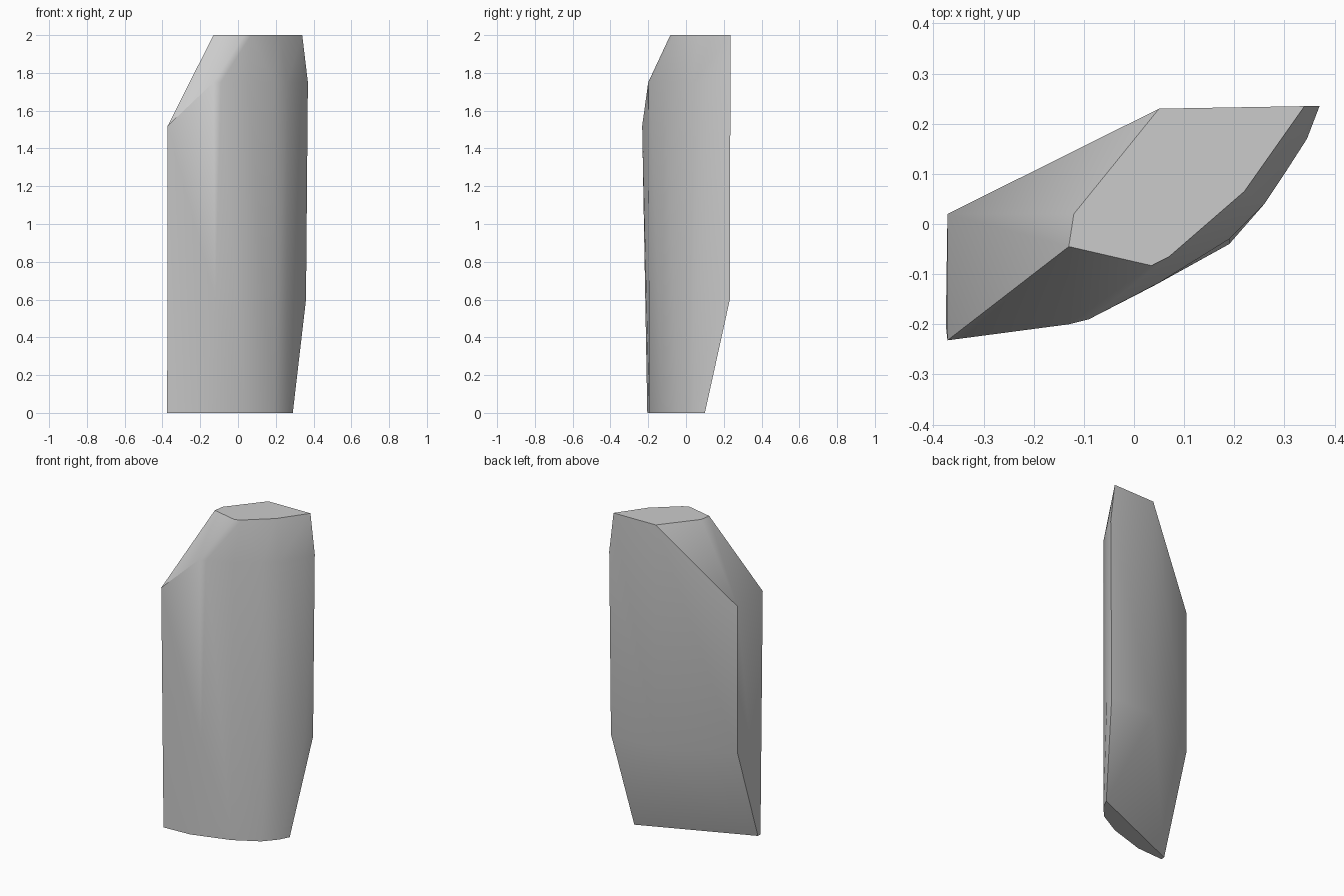
import bpy
import bmesh
import math

cube = bpy.data.objects.get("Cube")
if cube:
    bpy.data.objects.remove(cube, do_unlink=True)

# Stone colour
stone = bpy.data.materials.new("stone_grey")
stone.use_nodes = True
grey = (0.6, 0.6, 0.6, 1)
stone.diffuse_color = grey
stone.node_tree.nodes["Principled BSDF"].inputs["Base Color"].default_value = grey

# Curved front outline shared by the waist and the shoulder
front_curve = [(0.05, -0.117), (0.19, -0.03), (0.26, 0.04), (0.3, 0.1), (0.345, 0.17)]

# Outlines of the slab by height
outlines = {
    0: [(-0.375, -0.205), (-0.195, -0.195), (0.04, -0.123), (0.19, -0.04),
        (0.26, 0.04), (0.29, 0.1), (-0.375, -0.18)],
    0.6: [(-0.372, -0.215), (-0.12, -0.195), *front_curve,
          (0.36, 0.232), (0.05, 0.23), (-0.372, 0.02)],
    1.52: [(-0.372, -0.232), (-0.372, 0.02)],
    1.75: [(-0.13, -0.2), (-0.09, -0.19), *front_curve, (0.37, 0.235)],
    2: [(-0.13, -0.045), (0.035, -0.083), (0.07, -0.065), (0.22, 0.065),
        (0.34, 0.235), (0.05, 0.23), (-0.12, 0.02)],
}

# Wrap the outlines into one faceted slab
bm = bmesh.new()
for z, outline in outlines.items():
    for x, y in outline:
        bm.verts.new((x, y, z))
hull = bmesh.ops.convex_hull(bm, input=bm.verts[:])
spare = {v for v in hull["geom_interior"] + hull["geom_unused"]
         if isinstance(v, bmesh.types.BMVert)}
bmesh.ops.delete(bm, geom=list(spare), context="VERTS")
bmesh.ops.dissolve_limit(bm, angle_limit=math.radians(0.5),
                         verts=bm.verts[:], edges=bm.edges[:])
bmesh.ops.recalc_face_normals(bm, faces=bm.faces[:])

mesh = bpy.data.meshes.new("stone_slab")
bm.to_mesh(mesh)
bm.free()
mesh.materials.append(stone)
slab = bpy.data.objects.new("stone_slab", mesh)
bpy.context.collection.objects.link(slab)

# Soft faces with crisp main edges
bpy.ops.object.select_all(action="DESELECT")
slab.select_set(True)
bpy.context.view_layer.objects.active = slab
bpy.ops.object.shade_smooth_by_angle(angle=math.radians(30))
